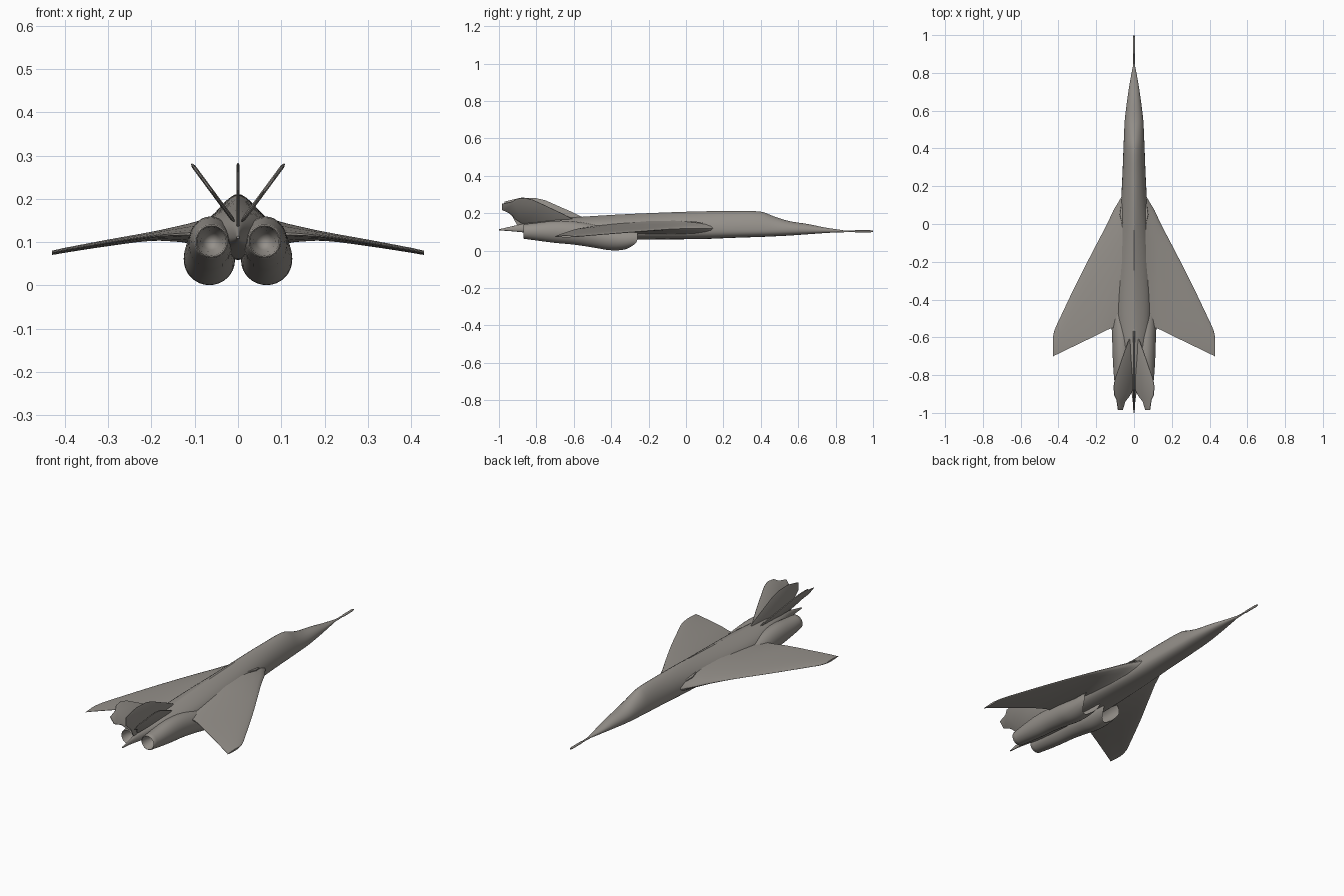
import bpy, bmesh, math

if "Cube" in bpy.data.objects:
    bpy.data.objects.remove(bpy.data.objects["Cube"])

paint = bpy.data.materials.new("warm_grey_paint")
paint.diffuse_color = (0.30, 0.28, 0.255, 1)
paint.use_nodes = True
paint.node_tree.nodes["Principled BSDF"].inputs["Base Color"].default_value = paint.diffuse_color


def finish(name, bm, angle=40):
    bmesh.ops.remove_doubles(bm, verts=bm.verts, dist=1e-6)
    bmesh.ops.recalc_face_normals(bm, faces=bm.faces)
    me = bpy.data.meshes.new(name)
    bm.to_mesh(me)
    bm.free()
    ob = bpy.data.objects.new(name, me)
    bpy.context.collection.objects.link(ob)
    me.materials.append(paint)
    bpy.ops.object.select_all(action='DESELECT')
    bpy.context.view_layer.objects.active = ob
    ob.select_set(True)
    bpy.ops.object.shade_smooth_by_angle(angle=math.radians(angle))
    return ob


def loft(name, rings, angle=40):
    bm = bmesh.new()
    vr = [[bm.verts.new(p) for p in r] for r in rings]
    n = len(vr[0])
    for a, b in zip(vr, vr[1:]):
        for i in range(n):
            bm.faces.new((a[i], a[(i + 1) % n], b[(i + 1) % n], b[i]))
    bm.faces.new(vr[0])
    bm.faces.new(vr[-1])
    return finish(name, bm, angle)


def smooth_rows(rows, steps=4):
    """Catmull-Rom style interpolation with monotone-limited tangents on column 0."""
    out = []
    for i in range(len(rows) - 1):
        a, b = rows[i], rows[i + 1]
        p, q = rows[max(i - 1, 0)], rows[min(i + 2, len(rows) - 1)]
        h = b[0] - a[0]
        for s in range(steps):
            t = s / steps
            row = [a[0] + h * t]
            for k in range(1, len(a)):
                m0 = (b[k] - p[k]) / (b[0] - p[0]) * h
                m1 = (q[k] - a[k]) / (q[0] - a[0]) * h
                row.append((2*t**3 - 3*t*t + 1) * a[k] + (t**3 - 2*t*t + t) * m0
                           + (3*t*t - 2*t**3) * b[k] + (t**3 - t*t) * m1)
            out.append(row)
    out.append(list(rows[-1]))
    return out


def mirror(ob):
    m = ob.modifiers.new("mirror", 'MIRROR')
    m.use_mirror_merge = False


# Fuselage: y, half width, bottom, widest height, top, spine pinch
body = [(-1.0, .003, .108, .111, .114, 1), (-.93, .008, .103, .113, .130, 1),
        (-.85, .022, .095, .115, .148, 1), (-.70, .060, .080, .115, .170, 1.3),
        (-.55, .085, .068, .115, .181, 1.6), (-.35, .090, .060, .113, .193, 1.8),
        (-.10, .082, .060, .112, .204, 1.8), (.10, .070, .062, .112, .210, 1.5),
        (.25, .062, .068, .112, .211, 1.3), (.40, .056, .073, .112, .208, 1.25),
        (.47, .053, .076, .112, .183, 1.1), (.55, .049, .080, .112, .158, 1),
        (.65, .037, .087, .110, .142, 1), (.75, .022, .094, .108, .122, 1),
        (.84, .005, .099, .104, .109, 1)]
rings = []
for y, w, zb, zm, zt, p in smooth_rows(body):
    ring = []
    for i in range(32):
        a = 2 * math.pi * i / 32
        c, s = math.cos(a), math.sin(a)
        if s > 0:
            ring.append((w * math.copysign(abs(c) ** p, c), y, zm + (zt - zm) * s))
        else:  # flatter belly
            ring.append((w * math.copysign(abs(c) ** .8, c), y, zm - (zm - zb) * abs(s) ** .8))
    rings.append(ring)
loft("fuselage", rings)

# Nose probe
loft("nose_probe", [[(r * math.cos(a * math.pi / 5), y, .103 + r * math.sin(a * math.pi / 5))
                     for a in range(10)]
                    for y, r in ((.82, .006), (.90, .004), (.905, .006), (.985, .006), (1, .003))])

# Wing: x, leading edge y, trailing edge y, middle height, half thickness
wing = [(.03, .17, -.56, .118, .050), (.06, .155, -.555, .118, .042), (.08, .12, -.55, .119, .034),
        (.11, .07, -.55, .119, .025), (.14, .005, -.56, .118, .019), (.20, -.11, -.59, .113, .011),
        (.30, -.305, -.638, .098, .008), (.40, -.515, -.687, .081, .006),
        (.42, -.56, -.696, .077, .0055), (.43, -.60, -.703, .075, .005)]
chord = [(0, 0), (.015, .28), (.06, .55), (.15, .82), (.30, 1), (.50, .98), (.75, .68), (.92, .35), (1, .12)]
rings = []
for x, le, te, z, h in smooth_rows(wing, 3):
    top = [(x, le + (te - le) * c, z + h * t) for c, t in chord]
    low = [(x, le + (te - le) * c, z - h * t * .9) for c, t in chord[:0:-1]]
    rings.append(top + low)
mirror(loft("wing", rings))

# Engine pod: y, centre x, centre z, x radius, z radius; the lip leans back underneath
pod = [(-.26, .066, .060, .052, .052), (-.30, .066, .058, .057, .0555), (-.36, .066, .058, .059, .057),
       (-.43, .066, .066, .059, .060), (-.50, .065, .079, .056, .062), (-.60, .064, .094, .052, .062),
       (-.70, .063, .100, .050, .059), (-.80, .062, .101, .045, .047), (-.865, .061, .102, .039, .039)]


def pod_ring(y, cx, cz, rx, rz, lean=0):
    pts = []
    for i in range(32):
        a = 2 * math.pi * i / 32
        s = math.sin(a)
        pts.append((cx + rx * math.cos(a), y - lean * max(0, -s) ** 2, cz + rz * s))
    return pts


rings = [pod_ring(-.46, .066, .075, .035, .035), pod_ring(-.36, .066, .062, .046, .046, .02),
         pod_ring(-.275, .066, .060, .048, .048, .06)]
for row in smooth_rows([(-r[0],) + r[1:] for r in pod], 3):
    rings.append(pod_ring(-row[0], *row[1:], lean=max(0, .06 * (1 - (row[0] - .26) / .20))))
# nozzle rim and bowl
for y, r in ((-.868, .036), (-.862, .033), (-.83, .029), (-.825, .025), (-.80, .020), (-.79, .010), (-.788, .003)):
    rings.append(pod_ring(y, .061, .102, r, r))
mirror(loft("engine_pod", rings, 45))


def fin(name, outline, place, thick):
    """Plate with thinned edges, built from a 2D outline."""
    bm = bmesh.new()
    n = len(outline)
    cy = sum(p[0] for p in outline) / n
    cs = sum(p[1] for p in outline) / n
    layers = []
    for k, off in ((1, -.35), (.9, -1), (.9, 1), (1, .35)):
        layers.append([bm.verts.new(place(cy + (y - cy) * k, cs + (s - cs) * k, off * thick))
                       for y, s in outline])
    for a, b in ((0, 1), (2, 3), (3, 0)):
        for i in range(n):
            j = (i + 1) % n
            bm.faces.new((layers[a][i], layers[a][j], layers[b][j], layers[b][i]))
    bm.faces.new(layers[1])
    bm.faces.new(layers[2])
    return finish(name, bm, 50)


# Centre fin
fin("centre_fin", [(-.52, .165), (-.56, .182), (-.60, .202), (-.66, .228), (-.75, .268), (-.80, .280),
                   (-.88, .283), (-.93, .272), (-.97, .262), (-.972, .22), (-.93, .185), (-.90, .13),
                   (-.70, .13)],
    lambda y, z, o: (o, y, z), .004)

# Canted fins, leaning outward
cx, cz = .594, .804
mirror(fin("canted_fin", [(-.57, -.02), (-.61, .010), (-.67, .048), (-.75, .095), (-.82, .135), (-.86, .147),
                          (-.905, .142), (-.93, .122), (-.985, .108), (-.985, .068), (-.94, .045),
                          (-.91, .005), (-.88, -.02)],
           lambda y, s, o: (.02 + cx * s + cz * o, y, .163 + cz * s - cx * o), .0045))

# Small root step where the wing glove meets the body
mirror(fin("glove_edge", [(.09, .07), (.05, .076), (0, .064), (0, .05), (.09, .05)],
           lambda y, x, o: (x, y, .152 + .1 * (.05 - y) + o), .003))
